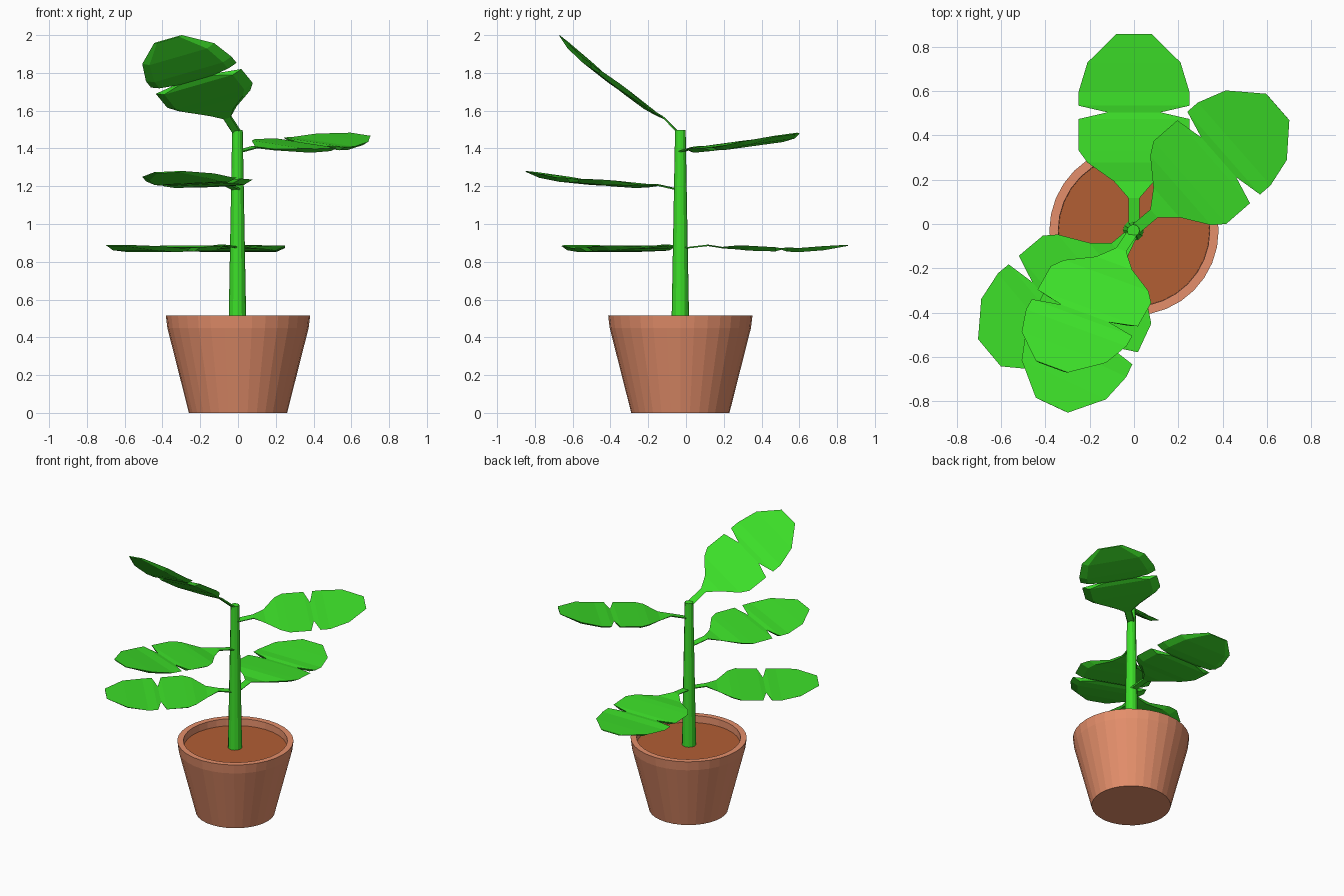
import bpy, bmesh
from math import radians, sin, cos, pi
from mathutils import Matrix, Vector

if "Cube" in bpy.data.objects:
    bpy.data.objects.remove(bpy.data.objects["Cube"])

CX, CY = -0.003, -0.035   # stem and pot axis


def material(name, rgb):
    m = bpy.data.materials.new(name)
    m.diffuse_color = (*rgb, 1)
    m.use_nodes = True
    m.node_tree.nodes["Principled BSDF"].inputs["Base Color"].default_value = m.diffuse_color
    return m


CLAY = material("clay", (0.78, 0.275, 0.147))
SOIL = material("soil", (0.445, 0.112, 0.034))
GREEN = material("green", (0.046, 0.74, 0.022))


def loft(name, rings, mat, matrix=Matrix()):
    """Skin a list of equal-length point rings and cap both ends."""
    bm = bmesh.new()
    loops = [[bm.verts.new(p) for p in ring] for ring in rings]
    n = len(loops[0])
    for a, b in zip(loops, loops[1:]):
        for i in range(n):
            j = (i + 1) % n
            bm.faces.new((a[i], a[j], b[j], b[i]))
    bm.faces.new(loops[0][::-1])
    bm.faces.new(loops[-1])
    bmesh.ops.recalc_face_normals(bm, faces=bm.faces[:])
    bm.transform(matrix)
    me = bpy.data.meshes.new(name)
    bm.to_mesh(me)
    bm.free()
    me.materials.append(mat)
    ob = bpy.data.objects.new(name, me)
    bpy.context.collection.objects.link(ob)
    return ob


def lathe(name, profile, sides, mat, cx=0.0):
    rings = [[(cx + r * cos(2 * pi * i / sides), CY + 0.005 + r * sin(2 * pi * i / sides), z)
              for i in range(sides)] for r, z in profile]
    return loft(name, rings, mat)


# Pot with a steeper rim, soil disc, tapered stem
lathe("pot", [(0.26, 0), (0.374, 0.45), (0.382, 0.515), (0.342, 0.515), (0.34, 0.45)], 32, CLAY)
lathe("soil", [(0.34, 0.45), (0.341, 0.465)], 32, SOIL)
lathe("stem", [(0.047, 0.455), (0.028, 1.497)], 12, GREEN, CX)

# Leaf stations: distance along, half width, height, half thickness
LEAF = [(0.0, 0.025, 0.0, 0.004), (0.13, 0.025, 0.015, 0.004),
        (0.205, 0.09, 0.003, 0.004), (0.29, 0.21, 0.004, 0.011),
        (0.345, 0.25, 0.0, 0.013), (0.487, 0.25, -0.006, 0.011),
        (0.517, 0.12, -0.004, 0.004), (0.547, 0.25, -0.007, 0.011),
        (0.61, 0.25, -0.01, 0.011), (0.742, 0.21, 0.0, 0.011),
        (0.87, 0.08, 0.015, 0.003)]


def leaf(name, origin, heading, tilt):
    # flat top, narrower underside so the rim is a thin edge
    rings = [[(u, -0.8 * w, h - t), (u, 0.8 * w, h - t), (u, w, h + t), (u, -w, h + t)]
             for u, w, h, t in LEAF]
    mx = (Matrix.Translation(Vector(origin))
          @ Matrix.Rotation(radians(tilt), 4, 'X')
          @ Matrix.Rotation(radians(heading), 4, 'Z'))
    loft(name, rings, GREEN, mx)


# Leaves spiral up the stem; each is tipped about the x axis
leaf("leaf_back", (0, -0.013, 0.872), 90, 0)
leaf("leaf_front_left", (0.014, -0.022, 0.872), 220, 0)
leaf("leaf_front", (CX, CY, 1.18), 245, -5.8)
leaf("leaf_right", (CX - 0.005, CY, 1.38), 41, 7.8)
leaf("leaf_top", (CX, CY, 1.478), 245, -38.2)
